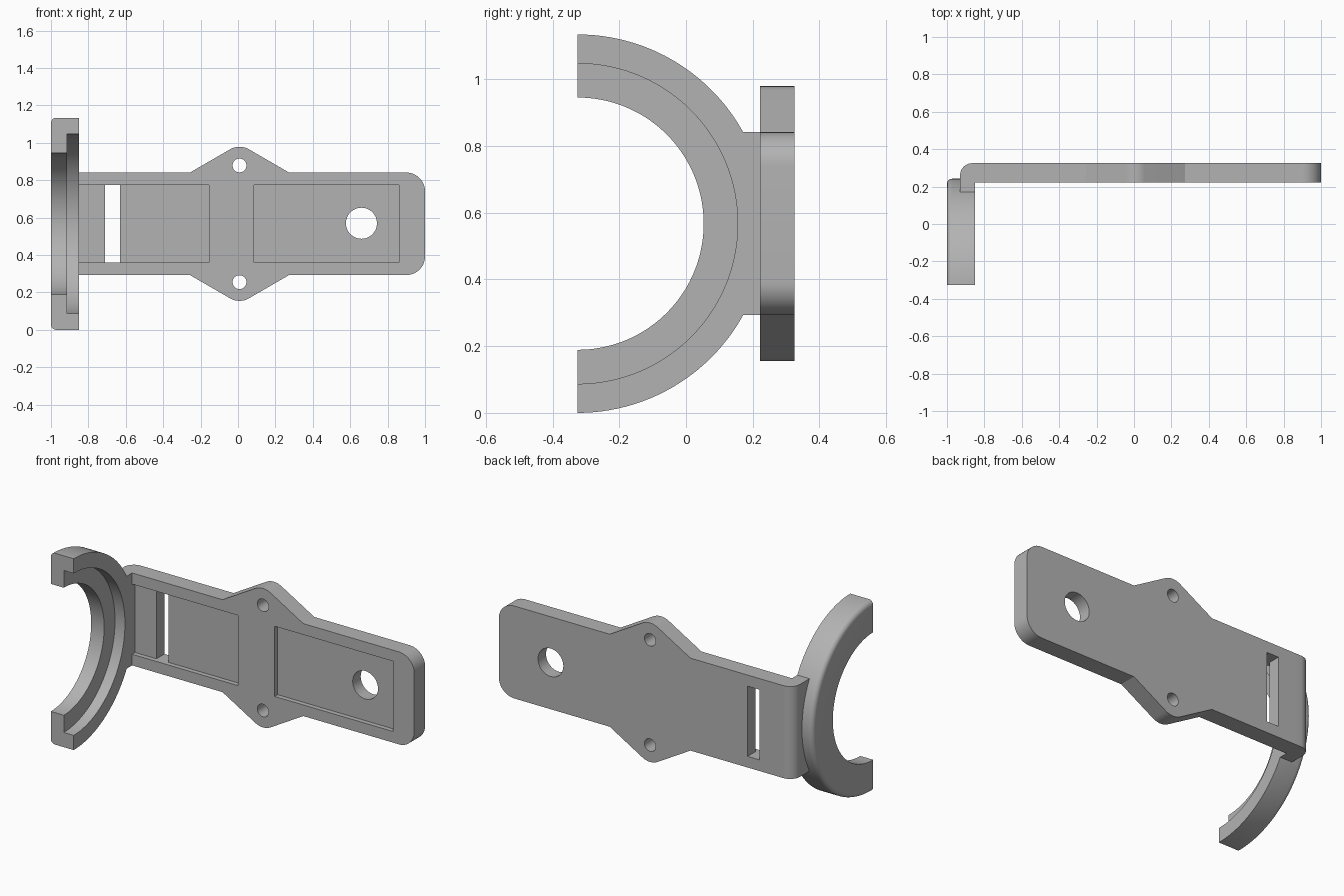
import bpy, bmesh
from math import sin, cos, pi, radians

if "Cube" in bpy.data.objects:
    bpy.data.objects.remove(bpy.data.objects["Cube"], do_unlink=True)

MID = 0.567            # height of the long axis
BACK, FRONT = 0.325, 0.222
HALF = 0.274           # half height of the plate
LUG_X = 0.008

grey = bpy.data.materials.new("plain grey")
grey.use_nodes = True
grey.diffuse_color = (0.45, 0.45, 0.45, 1)
grey.node_tree.nodes["Principled BSDF"].inputs["Base Color"].default_value = (0.45, 0.45, 0.45, 1)


def loft(name, loops):
    """Solid skinned through matching loops, with both ends capped."""
    bm = bmesh.new()
    rings = [[bm.verts.new(p) for p in loop] for loop in loops]
    n = len(rings[0])
    for a, b in zip(rings, rings[1:]):
        for i in range(n):
            j = (i + 1) % n
            bm.faces.new((a[i], a[j], b[j], b[i]))
    bm.faces.new(rings[0])
    bm.faces.new(rings[-1])
    bmesh.ops.recalc_face_normals(bm, faces=bm.faces)
    mesh = bpy.data.meshes.new(name)
    bm.to_mesh(mesh)
    bm.free()
    mesh.materials.append(grey)
    ob = bpy.data.objects.new(name, mesh)
    bpy.context.collection.objects.link(ob)
    return ob


def slab(name, outline, y0, y1):
    """Extrude an (x, z) outline along y."""
    return loft(name, [[(x, y, z) for x, z in outline] for y in (y0, y1)])


def arc(cx, cz, r, start, end, steps):
    return [(cx + r * cos(radians(start + (end - start) * i / steps)),
             cz + r * sin(radians(start + (end - start) * i / steps)))
            for i in range(steps + 1)]


def box(x0, x1, z0, z1):
    return [(x0, z0), (x1, z0), (x1, z1), (x0, z1)]


def combine(target, other, operation):
    mod = target.modifiers.new(operation, 'BOOLEAN')
    mod.operation, mod.solver, mod.object = operation, 'EXACT', other
    bpy.context.view_layer.objects.active = target
    bpy.ops.object.modifier_apply(modifier=mod.name)
    bpy.data.objects.remove(other, do_unlink=True)


# Plate with rounded far corners and a pointed lug above and below
upper = [(1.0, MID)] + arc(0.9, MID + HALF - 0.1, 0.1, 0, 90, 12)
upper += [(LUG_X + 0.265, MID + HALF)]
upper += arc(LUG_X, MID + 0.312, 0.1, 60, 120, 12)
upper += [(LUG_X - 0.265, MID + HALF), (-0.83, MID + HALF)]
lower = [(x, 2 * MID - z) for x, z in reversed(upper[1:])]
body = slab("mounting_bracket", upper + lower, FRONT, BACK)

# Rounded corner leg joining the plate to the clamp
leg_profile = [(-0.93, 0.172), (-0.85, 0.172), (-0.85, FRONT), (-0.8, FRONT), (-0.8, BACK)]
leg_profile += arc(-0.865, BACK - 0.065, 0.065, 90, 180, 10)
leg = loft("leg", [[(x, y, z) for x, y in leg_profile] for z in (MID - HALF, MID + HALF)])
combine(body, leg, 'UNION')

# Half-ring clamp with a stepped bore and a rounded outer edge
section = [(-1.0, 0.378), (-0.915, 0.378), (-0.915, 0.48), (-0.85, 0.48), (-0.85, 0.567)]
section += arc(-0.972, 0.539, 0.028, 90, 180, 6)
STEPS = 72
clamp = loft("clamp", [[(x, -0.325 + r * sin(pi * k / STEPS), MID - r * cos(pi * k / STEPS))
                        for x, r in section] for k in range(STEPS + 1)])
combine(body, clamp, 'UNION')

# Shallow front pockets, strap slot and screw holes
pocket_floor = FRONT + 0.028
for x0, x1 in ((-0.85, -0.155), (0.085, 0.86)):
    pocket = slab("pocket", box(x0, x1, MID - 0.208, MID + 0.208), FRONT - 0.02, pocket_floor)
    combine(body, pocket, 'DIFFERENCE')
slot = slab("slot", box(-0.71, -0.632, MID - 0.208, MID + 0.208), FRONT - 0.01, BACK + 0.05)
combine(body, slot, 'DIFFERENCE')
for x, z, r in ((0.66, MID + 0.003, 0.083), (LUG_X, MID + 0.312, 0.037), (LUG_X, MID - 0.312, 0.037)):
    hole = slab("hole", arc(x, z, r, 0, 352.5, 47), FRONT - 0.05, BACK + 0.05)
    combine(body, hole, 'DIFFERENCE')

body.select_set(True)
bpy.context.view_layer.objects.active = body
bpy.ops.object.shade_smooth_by_angle(angle=radians(25))
